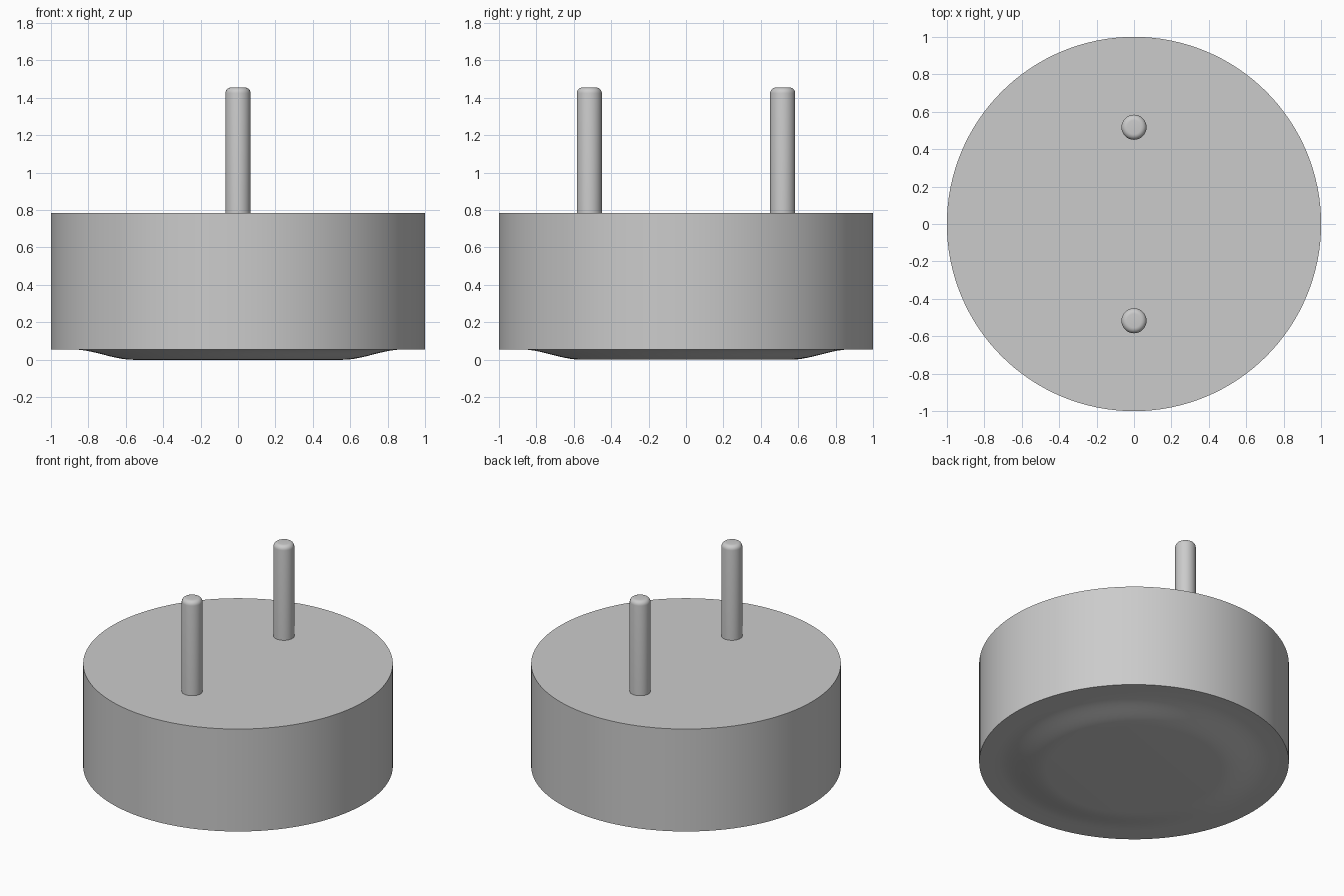
import bpy
import math

cube = bpy.data.objects.get("Cube")
if cube:
    bpy.data.objects.remove(cube, do_unlink=True)

grey = bpy.data.materials.new("plain grey")
grey.use_nodes = True
COLOUR = (0.6, 0.6, 0.6, 1)
grey.diffuse_color = COLOUR
grey.node_tree.nodes["Principled BSDF"].inputs["Base Color"].default_value = COLOUR


def lathe(name, profile, steps, y=0):
    """Revolve (radius, height) points about a vertical axis, capping both ends."""
    verts, faces = [], []
    for r, z in profile:
        for i in range(steps):
            a = math.tau * i / steps
            verts.append((r * math.cos(a), r * math.sin(a), z))
    for k in range(len(profile) - 1):
        for i in range(steps):
            j = (i + 1) % steps
            low, high = k * steps, (k + 1) * steps
            faces.append((low + i, low + j, high + j, high + i))
    faces.append(tuple(reversed(range(steps))))
    faces.append(tuple(range(len(verts) - steps, len(verts))))
    mesh = bpy.data.meshes.new(name)
    mesh.from_pydata(verts, [], faces)
    mesh.materials.append(grey)
    obj = bpy.data.objects.new(name, mesh)
    obj.location.y = y
    bpy.context.collection.objects.link(obj)
    bpy.ops.object.select_all(action="DESELECT")
    obj.select_set(True)
    bpy.context.view_layer.objects.active = obj
    bpy.ops.object.shade_smooth_by_angle(angle=math.radians(35))
    return obj


# Round body: shallow S-curved bulge underneath, straight wall, flat top
INNER, OUTER, RIM, TOP = 0.56, 0.88, 0.055, 0.785
bulge = []
for i in range(11):
    t = i / 10
    bulge.append((INNER + (OUTER - INNER) * t, RIM * t * t * (3 - 2 * t)))
lathe("body", bulge + [(1, RIM), (1, TOP)], 128)

# Two pins with rounded tips
PIN_R, ROUND, TIP = 0.067, 0.03, 1.455
tip = []
for i in range(7):
    a = math.pi / 2 * i / 6
    tip.append((PIN_R - ROUND * (1 - math.cos(a)), TIP - ROUND * (1 - math.sin(a))))
for name, side in (("front_pin", -1), ("back_pin", 1)):
    lathe(name, [(PIN_R, TOP - 0.01)] + tip, 48, side * 0.517)
